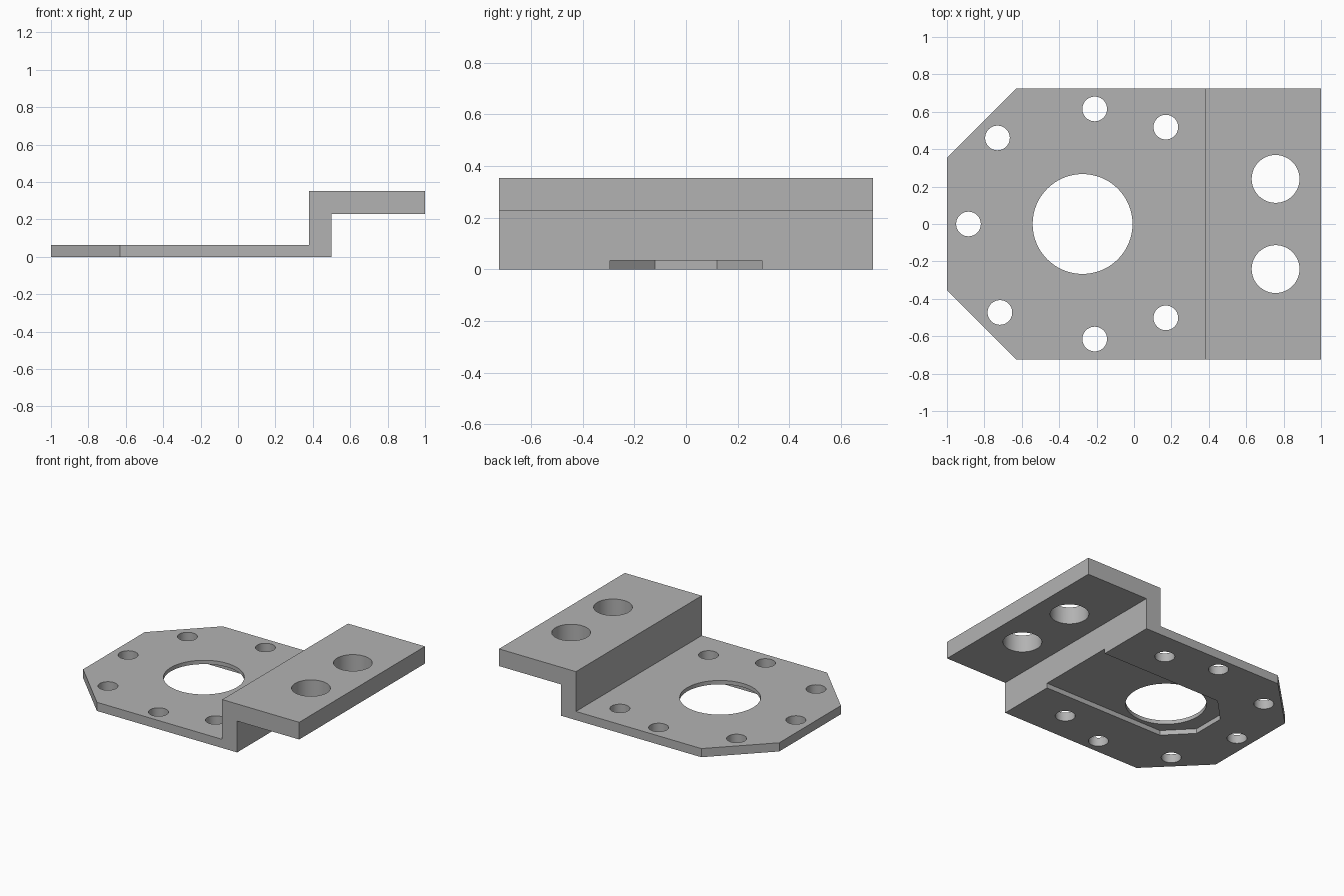
import bpy
import bmesh

if "Cube" in bpy.data.objects:
    bpy.data.objects.remove(bpy.data.objects["Cube"], do_unlink=True)

HALF_WIDTH = 0.724
PLATE_TOP = 0.063

grey = bpy.data.materials.new("plain grey")
grey.use_nodes = True
colour = (0.448, 0.448, 0.448, 1)
grey.diffuse_color = colour
grey.node_tree.nodes["Principled BSDF"].inputs["Base Color"].default_value = colour


def prism(name, points, offset):
    """Extrude a flat polygon of 3D points by an offset vector."""
    bm = bmesh.new()
    face = bm.faces.new([bm.verts.new(p) for p in points])
    new = bmesh.ops.extrude_face_region(bm, geom=[face])["geom"]
    verts = [v for v in new if isinstance(v, bmesh.types.BMVert)]
    bmesh.ops.translate(bm, verts=verts, vec=offset)
    bmesh.ops.recalc_face_normals(bm, faces=bm.faces)
    mesh = bpy.data.meshes.new(name)
    bm.to_mesh(mesh)
    bm.free()
    mesh.materials.append(grey)
    obj = bpy.data.objects.new(name, mesh)
    bpy.context.collection.objects.link(obj)
    return obj


def cut(target, cutter):
    """Subtract a cutter, apply the result and discard the cutter."""
    cutter.hide_render = True
    mod = target.modifiers.new("cut", "BOOLEAN")
    mod.operation = "DIFFERENCE"
    mod.solver = "EXACT"
    mod.object = cutter
    bpy.context.view_layer.objects.active = target
    bpy.ops.object.modifier_apply(modifier=mod.name)
    bpy.data.objects.remove(cutter, do_unlink=True)


def drill(target, x, y, radius, segments):
    """Cut a vertical round hole through everything at x, y."""
    bpy.ops.mesh.primitive_cylinder_add(
        vertices=segments, radius=radius, depth=2, location=(x, y, 0))
    cut(target, bpy.context.object)


# Stepped bracket: side profile run across the full width
profile = [(-1, 0), (0.5, 0), (0.5, 0.228), (1, 0.228),
           (1, 0.353), (0.38, 0.353), (0.38, PLATE_TOP), (-1, PLATE_TOP)]
bracket = prism("stepped_mounting_bracket",
                [(x, -HALF_WIDTH, z) for x, z in profile], (0, 2 * HALF_WIDTH, 0))

# Chamfered corners at the low end
for side in (-1, 1):
    corner = [(-1.2, 0.155), (-0.53, 0.824), (-1.2, 0.824)]
    cut(bracket, prism("corner_cutter",
                       [(x, side * y, -0.1) for x, y in corner], (0, 0, 0.4)))

# Shallow underside slot, open through the foot of the step
slot = [(0.7, -0.295), (0.7, 0.295), (-0.47, 0.295),
        (-0.64, 0.12), (-0.64, -0.12), (-0.47, -0.295)]
cut(bracket, prism("slot_cutter", [(x, y, -0.1) for x, y in slot], (0, 0, 0.135)))

# Central bore
drill(bracket, -0.275, 0, 0.267, 64)

# Ring of small screw holes
for x, y in [(-0.21, 0.615), (0.17, 0.518), (-0.73, 0.46), (-0.885, 0),
             (-0.717, -0.473), (-0.21, -0.615), (0.17, -0.502)]:
    drill(bracket, x, y, 0.066, 40)

# Pair of large holes in the raised flange
for side in (-1, 1):
    drill(bracket, 0.757, side * 0.241, 0.128, 48)

bpy.ops.object.select_all(action="DESELECT")
bracket.select_set(True)
bpy.context.view_layer.objects.active = bracket
bpy.ops.object.shade_smooth_by_angle()
